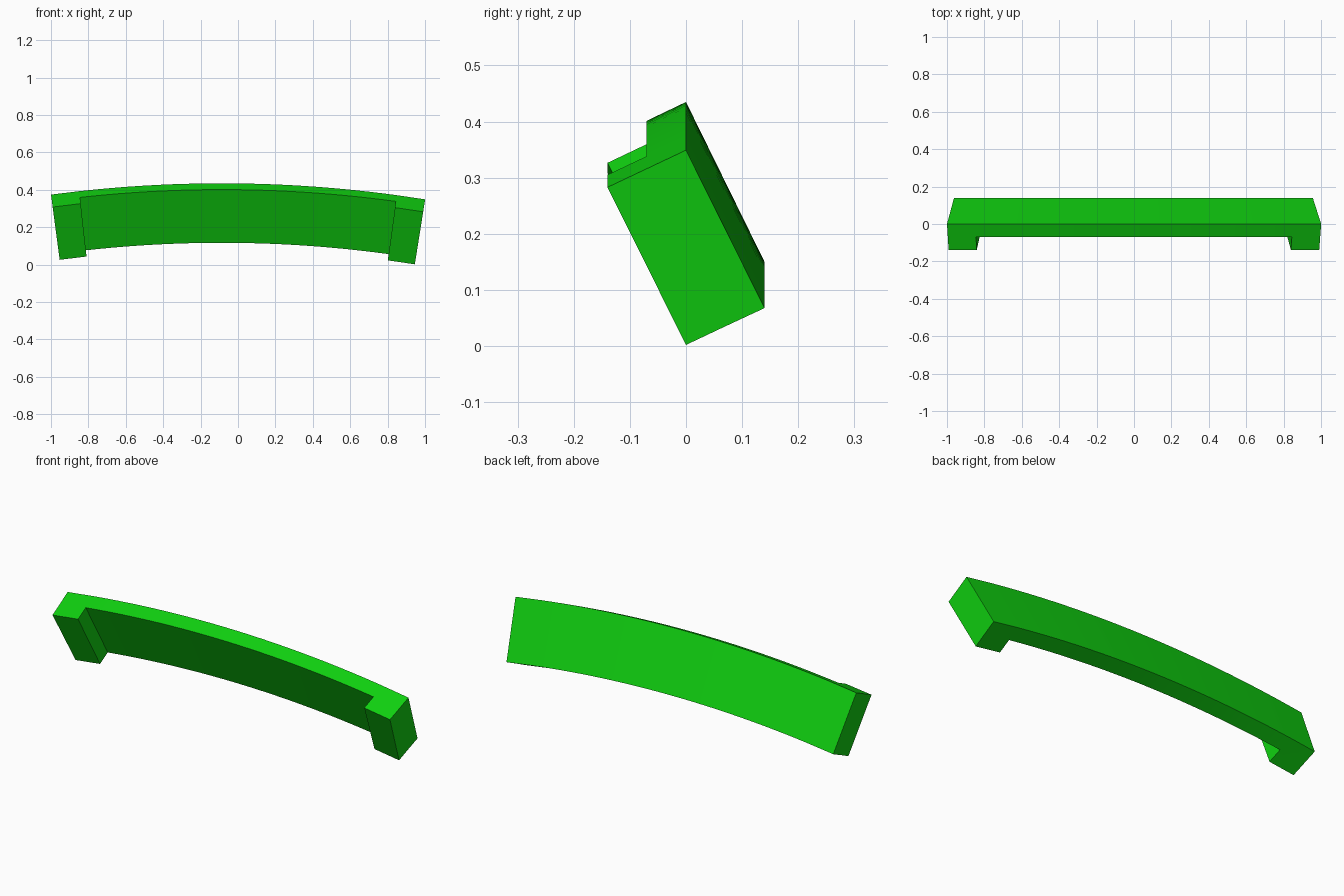
import bpy, bmesh, math
from mathutils import Vector

if "Cube" in bpy.data.objects:
    bpy.data.objects.remove(bpy.data.objects["Cube"])

# Green finish
green = bpy.data.materials.new("bright_green")
green.use_nodes = True
colour = (0.005, 0.63, 0.005, 1.0)
green.diffuse_color = colour
green.node_tree.nodes["Principled BSDF"].inputs["Base Color"].default_value = colour

# The bar sweeps around a horizontal y axis far below it
AXIS_X, AXIS_Z = -0.087, -6.495
LEAN = [(0.0, 0.435), (-0.07, 0.4015), (0.07, 0.117), (0.14, 0.150)]  # section (y, z) at the crown
PAD_STEP = (-0.07, -0.0335)                                          # pad depth (y, radial)
START, PAD_A, PAD_B, END = -0.1321, -0.1101, 0.1354, 0.1576
SEGMENTS = 24


def radial(a):
    return Vector((math.sin(a), 0, math.cos(a)))


def place(y, z, a):
    return Vector((AXIS_X, y, AXIS_Z)) + radial(a) * (z - AXIS_Z)


angles = [START] + [PAD_A + (PAD_B - PAD_A) * i / SEGMENTS for i in range(SEGMENTS + 1)] + [END]

# Leaning curved bar
bm = bmesh.new()
rings = [[bm.verts.new(place(y, z, a)) for y, z in LEAN] for a in angles]
front_faces = []
for r0, r1 in zip(rings, rings[1:]):
    for i in range(4):
        j = (i + 1) % 4
        face = bm.faces.new((r0[i], r0[j], r1[j], r1[i]))
        if i == 1:
            front_faces.append(face)
bm.faces.new(rings[0])
bm.faces.new(rings[-1])
bmesh.ops.recalc_face_normals(bm, faces=bm.faces)

# Raised pads on the front at both ends
for face in (front_faces[0], front_faces[-1]):
    new = bmesh.ops.extrude_discrete_faces(bm, faces=[face])["faces"][0]
    for v in new.verts:
        a = math.atan2(v.co.x - AXIS_X, v.co.z - AXIS_Z)
        v.co += Vector((0, PAD_STEP[0], 0)) + radial(a) * PAD_STEP[1]
bmesh.ops.recalc_face_normals(bm, faces=bm.faces)

mesh = bpy.data.meshes.new("curved_handle")
bm.to_mesh(mesh)
bm.free()
mesh.materials.append(green)
handle = bpy.data.objects.new("curved_handle", mesh)
bpy.context.collection.objects.link(handle)

# Smooth sweep with crisp section edges
bpy.ops.object.select_all(action='DESELECT')
handle.select_set(True)
bpy.context.view_layer.objects.active = handle
bpy.ops.object.shade_smooth_by_angle(angle=math.radians(30))
